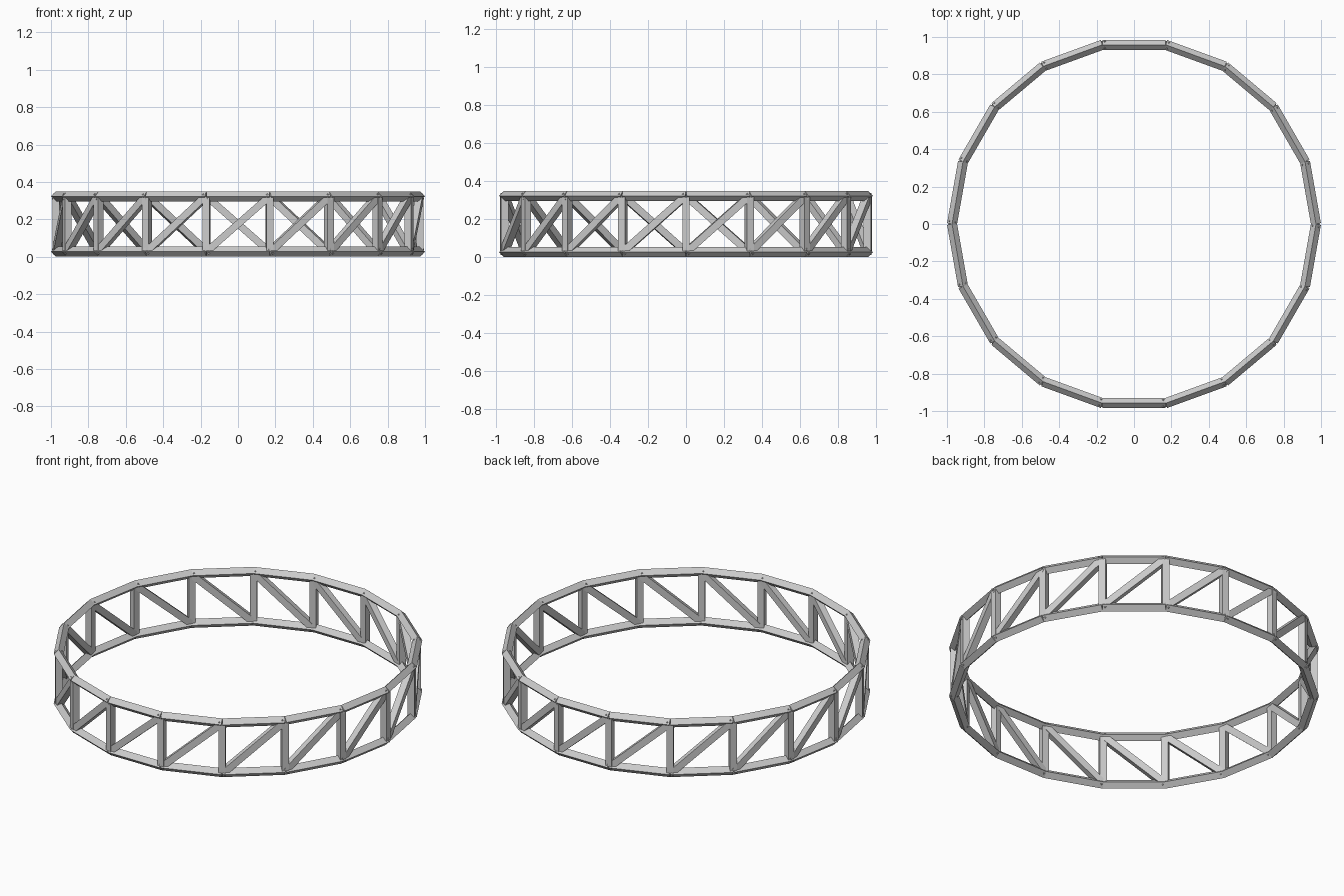
import bpy, bmesh
from math import sin, cos, pi
from mathutils import Vector, Matrix

if "Cube" in bpy.data.objects:
    bpy.data.objects.remove(bpy.data.objects["Cube"])

SIDES = 18
R = 0.973          # node radius
BAR = 0.0268       # half diagonal of the square bars
Z_LOW, Z_HIGH = BAR, 0.35 - BAR


def node(i, z):
    a = 2 * pi * i / SIDES
    return Vector((R * cos(a), R * sin(a), z))


def add_bar(bm, p, q, twist):
    # square bar from p to q, cross-section framed by the outward direction
    d = (q - p).normalized()
    mid = (p + q) / 2
    out = Vector((mid.x, mid.y, 0))
    out = (out - d * out.dot(d)).normalized()
    side = d.cross(out)
    rings = []
    for end in (p, q):
        rings.append([bm.verts.new(end + BAR * (out * cos(twist + k * pi / 2)
                                                + side * sin(twist + k * pi / 2)))
                      for k in range(4)])
    a, b = rings
    for k in range(4):
        n = (k + 1) % 4
        bm.faces.new((a[k], a[n], b[n], b[k]))
    bm.faces.new(a[::-1])
    bm.faces.new(b)


def make_bars(name, z0, z1, step, twist):
    bm = bmesh.new()
    for i in range(SIDES):
        add_bar(bm, node(i, z0), node(i + step, z1), twist)
    bmesh.ops.recalc_face_normals(bm, faces=bm.faces)
    mesh = bpy.data.meshes.new(name)
    bm.to_mesh(mesh)
    bm.free()
    bpy.context.collection.objects.link(bpy.data.objects.new(name, mesh))


# chord rings, edge-up square section
make_bars("lower_ring", Z_LOW, Z_LOW, 1, 0)
make_bars("upper_ring", Z_HIGH, Z_HIGH, 1, 0)
# upright posts and diagonal braces, flat side facing out
make_bars("posts", Z_LOW, Z_HIGH, 0, pi / 4)
make_bars("diagonal_braces", Z_LOW, Z_HIGH, 1, pi / 4)
